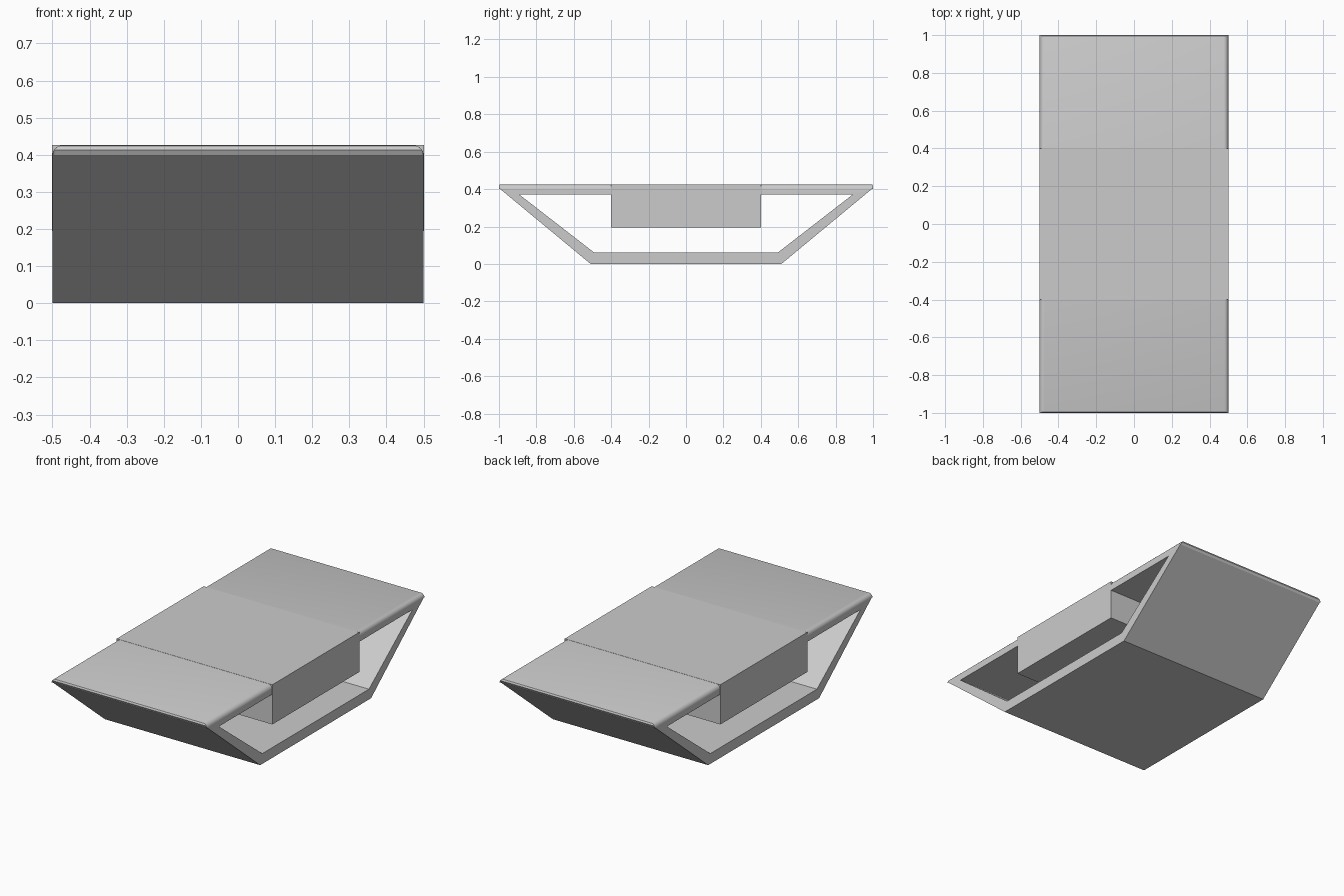
import bpy, bmesh
from math import sin, cos, pi

if "Cube" in bpy.data.objects:
    bpy.data.objects.remove(bpy.data.objects["Cube"], do_unlink=True)

HALF = 0.5     # half width
TOP = 0.425    # overall height
R = 0.025      # edge rounding

grey = bpy.data.materials.new("mid grey")
grey.use_nodes = True
COL = (0.6, 0.6, 0.6, 1)
grey.diffuse_color = COL
grey.node_tree.nodes["Principled BSDF"].inputs["Base Color"].default_value = COL


def finish(name, bm):
    bmesh.ops.recalc_face_normals(bm, faces=bm.faces)
    mesh = bpy.data.meshes.new(name)
    bm.to_mesh(mesh)
    bm.free()
    mesh.materials.append(grey)
    obj = bpy.data.objects.new(name, mesh)
    bpy.context.collection.objects.link(obj)
    return obj


def mirrored(half):
    """Close a half profile (y, z) by mirroring it in y."""
    return half + [(-y, z) for y, z in reversed(half)]


# Hollow trapezoid frame: outer and inner loops bridged along the width.
# The outer loop steps inwards along a quarter circle for the rounded rim.
STEPS = 5
arc = [(R * (1 - cos(a)), TOP - R + R * sin(a))
       for a in (pi / 2 * i / STEPS for i in range(STEPS + 1))]
rim = [(-1 + 0.008 * (1 - cos(pi / 2 * i / 3)), TOP - 0.012 + 0.012 * sin(pi / 2 * i / 3))
       for i in range(4)]
outer = mirrored([(-0.51, 0), (-0.993, TOP - R)] + rim)
inner = mirrored([(-0.49, 0.06), (-0.89, 0.37)])

bm = bmesh.new()


def ring(x, pts):
    return [bm.verts.new((x, y, z)) for y, z in pts]


def bridge(a, b):
    for i in range(len(a)):
        j = (i + 1) % len(a)
        bm.faces.new((a[i], a[j], b[j], b[i]))


def rounded(x_side, inset, height):
    """Outer loop squashed to a height limit, at a given inset."""
    return ring(x_side * (HALF - inset), [(y, min(z, height)) for y, z in outer])


sides = {}
for s in (-1, 1):
    loops = [rounded(s, dx, h) for dx, h in arc]
    hole = ring(s * HALF, inner)
    # side wall around the opening
    n, m = len(outer), len(inner)
    lo, hi = loops[0], hole
    bm.faces.new((lo[0], lo[1], hi[1], hi[0]))
    bm.faces.new((lo[n - 1], lo[0], hi[0], hi[m - 1]))
    bm.faces.new((lo[n - 2], lo[n - 1], hi[m - 1], hi[m - 2]))
    bm.faces.new(lo[1:n - 1] + [hi[m - 2], hi[1]])
    for a, b in zip(loops, loops[1:]):
        for i in range(1, n - 2):      # only the rim steps inwards
            bm.faces.new((a[i], a[i + 1], b[i + 1], b[i]))
    sides[s] = (loops, hole)

(left, left_hole), (right, right_hole) = sides[1], sides[-1]
bridge(left_hole, right_hole)
n = len(outer)
for i in range(n):
    j = (i + 1) % n
    # underside and sloping ends start at the outermost loop
    outermost = i in (0, n - 2, n - 1)
    a, b = (left[0], right[0]) if outermost else (left[-1], right[-1])
    bm.faces.new((a[i], a[j], b[j], b[i]))
bmesh.ops.remove_doubles(bm, verts=bm.verts, dist=0.0001)
bmesh.ops.dissolve_degenerate(bm, edges=bm.edges, dist=0.0001)
frame = finish("frame", bm)

# Solid block hanging from the middle of the top board
bm = bmesh.new()
bmesh.ops.create_cube(bm, size=1)
bmesh.ops.scale(bm, verts=bm.verts, vec=(2 * HALF + 0.002, 0.8, 0.231))
bmesh.ops.translate(bm, verts=bm.verts, vec=(0, 0, 0.195 + 0.231 / 2))
block = finish("centre_block", bm)

# Smooth shading on the rounded rim only
bpy.ops.object.select_all(action="DESELECT")
frame.select_set(True)
bpy.context.view_layer.objects.active = frame
bpy.ops.object.shade_smooth_by_angle(angle=0.6)
